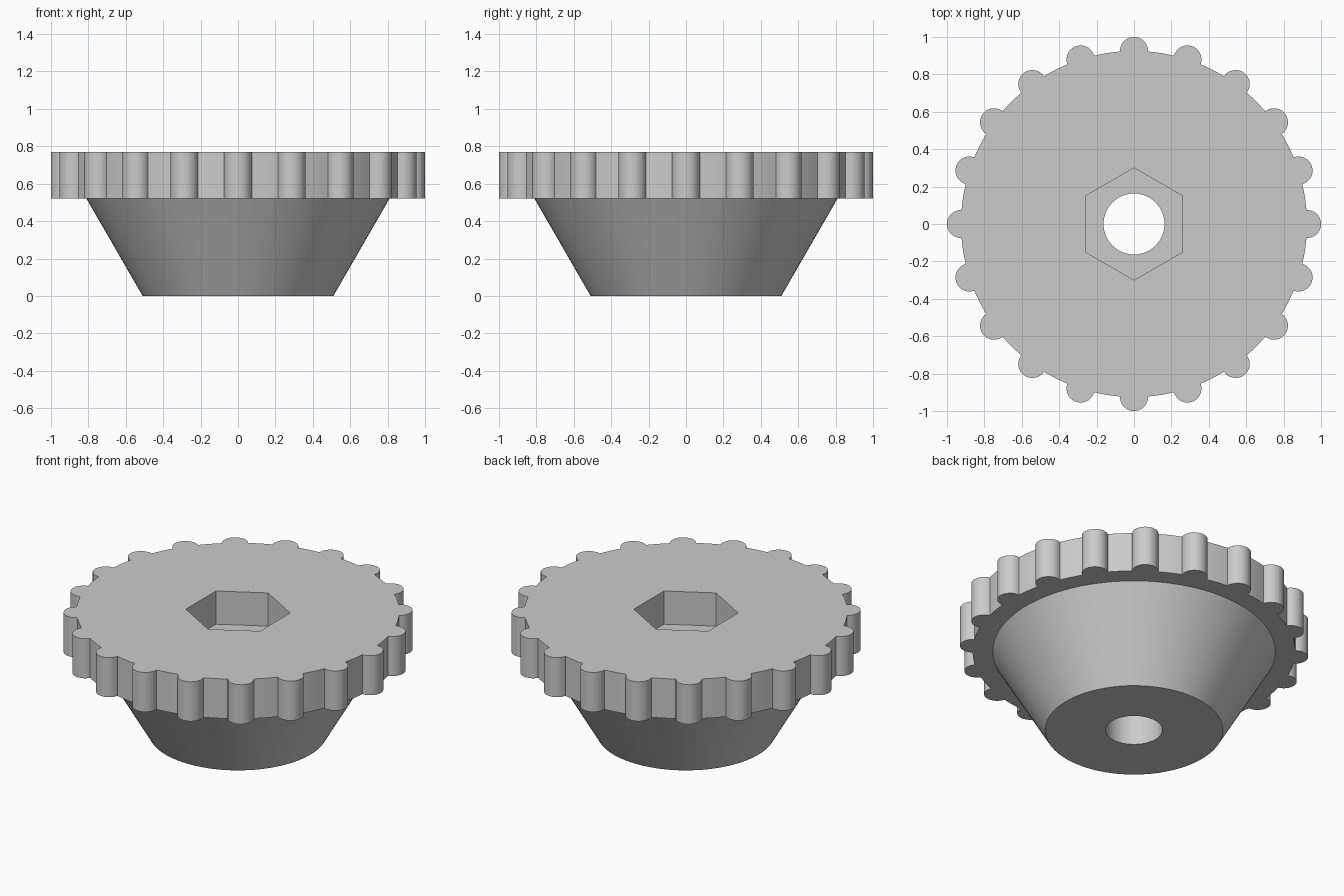
import bpy
import bmesh
from math import acos, cos, pi, radians, sin

if "Cube" in bpy.data.objects:
    bpy.data.objects.remove(bpy.data.objects["Cube"], do_unlink=True)

HEIGHT = 0.77
GRIP_BASE = 0.52
DISC_R = 0.925
LOBE_R = 0.075
LOBES = 20

grey = bpy.data.materials.new("plain grey")
grey.use_nodes = True
colour = (0.6, 0.6, 0.6, 1)
grey.diffuse_color = colour
grey.node_tree.nodes["Principled BSDF"].inputs["Base Color"].default_value = colour


def ring(radius, sides, turn=0.0):
    """Regular outline around the axis."""
    return [(radius * cos(turn + 2 * pi * i / sides),
             radius * sin(turn + 2 * pi * i / sides)) for i in range(sides)]


def grip_outline(arc_steps=18, gap_steps=4):
    """Disc outline with half-round lobes spaced evenly on its rim."""
    points = []
    pitch = 2 * pi / LOBES
    half = 2 * acos(1 - LOBE_R ** 2 / (2 * DISC_R ** 2)) / 2   # lobe half-angle on the rim
    sweep = pi / 2 + half / 2                                  # lobe arc to the rim crossing
    for k in range(LOBES):
        a = k * pitch
        for i in range(arc_steps + 1):
            t = a - sweep + 2 * sweep * i / arc_steps
            points.append((DISC_R * cos(a) + LOBE_R * cos(t),
                           DISC_R * sin(a) + LOBE_R * sin(t)))
        for i in range(1, gap_steps):
            t = a + half + (pitch - 2 * half) * i / gap_steps
            points.append((DISC_R * cos(t), DISC_R * sin(t)))
    return points


def loft(name, bottom, top, z0, z1):
    """Closed solid between two outlines with equal point counts."""
    bm = bmesh.new()
    low = [bm.verts.new((x, y, z0)) for x, y in bottom]
    high = [bm.verts.new((x, y, z1)) for x, y in top]
    bm.faces.new(low[::-1])
    bm.faces.new(high)
    n = len(low)
    for i in range(n):
        j = (i + 1) % n
        bm.faces.new((low[i], low[j], high[j], high[i]))
    mesh = bpy.data.meshes.new(name)
    bm.to_mesh(mesh)
    bm.free()
    mesh.materials.append(grey)
    obj = bpy.data.objects.new(name, mesh)
    bpy.context.collection.objects.link(obj)
    return obj


def combine(target, tool, operation):
    """Apply a boolean and remove the tool object."""
    mod = target.modifiers.new(operation.lower(), 'BOOLEAN')
    mod.operation = operation
    mod.solver = 'EXACT'
    mod.object = tool
    bpy.context.view_layer.objects.active = target
    bpy.ops.object.modifier_apply(modifier=mod.name)
    bpy.data.objects.remove(tool, do_unlink=True)


# Lobed grip disc
outline = grip_outline()
knob = loft("hand_knob", outline, outline, GRIP_BASE, HEIGHT)

# Tapered hub, running on a little into the disc
slope = (0.81 - 0.51) / GRIP_BASE
hub_top = GRIP_BASE + 0.02
hub = loft("tapered_hub", ring(0.51, 96), ring(0.51 + slope * hub_top, 96), 0, hub_top)
combine(knob, hub, 'UNION')

# Hexagonal nut pocket and round through bore
hexagon = ring(0.3, 6, pi / 2)
combine(knob, loft("nut_pocket", hexagon, hexagon, 0.56, 1), 'DIFFERENCE')
circle = ring(0.163, 64)
combine(knob, loft("bolt_bore", circle, circle, -0.2, 1), 'DIFFERENCE')

# Smooth curved walls, crisp rims
bpy.ops.object.select_all(action='DESELECT')
knob.select_set(True)
bpy.context.view_layer.objects.active = knob
bpy.ops.object.shade_smooth_by_angle(angle=radians(30))
